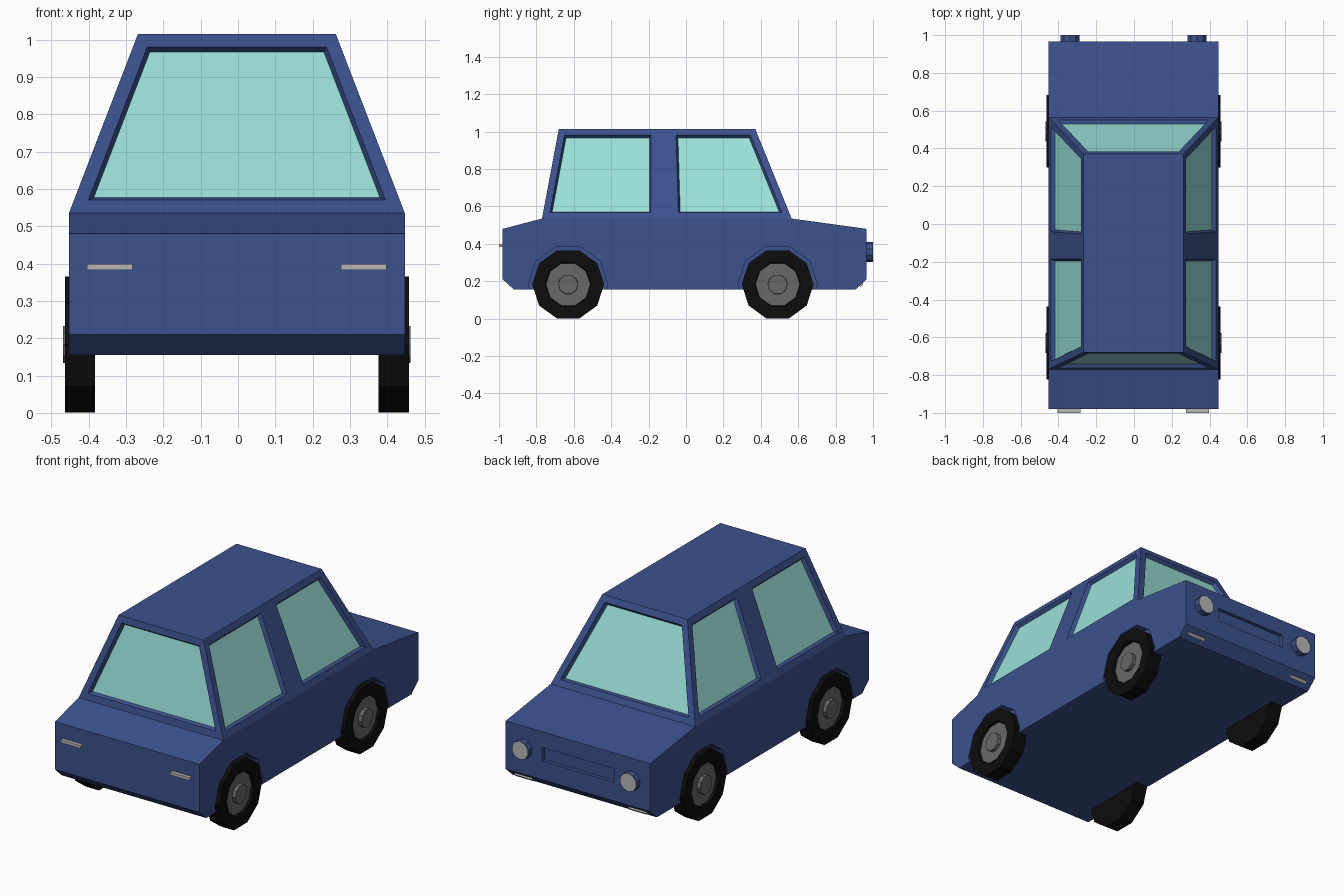
import bpy, bmesh
from math import pi
from mathutils import Matrix, Vector

if "Cube" in bpy.data.objects:
    bpy.data.objects.remove(bpy.data.objects["Cube"])

DX = -0.003  # slight sideways offset of the whole car


def mat(name, r, g, b):
    m = bpy.data.materials.new(name)
    m.diffuse_color = (r, g, b, 1)
    m.use_nodes = True
    m.node_tree.nodes["Principled BSDF"].inputs["Base Color"].default_value = m.diffuse_color
    return m


BLUE = mat("blue_paint", 0.045, 0.084, 0.27)
GLASS = mat("teal_glass", 0.33, 0.75, 0.70)
BLACK = mat("black_rubber", 0.004, 0.004, 0.004)
STEEL = mat("wheel_grey", 0.14, 0.14, 0.14)
LAMP = mat("lamp_grey", 0.48, 0.48, 0.48)


def finish(name, bm, mats=(), mirror=False):
    me = bpy.data.meshes.new(name)
    bm.to_mesh(me)
    bm.free()
    for m in mats:
        me.materials.append(m)
    ob = bpy.data.objects.new(name, me)
    bpy.context.collection.objects.link(ob)
    ob.location.x = DX
    if mirror:
        ob.modifiers.new("Mirror", 'MIRROR')
    return ob


def add_box(bm, center, size, tilt=0):
    m = (Matrix.Translation(center) @ Matrix.Rotation(tilt, 4, 'X')
         @ Matrix.Diagonal((*size, 1)))
    bmesh.ops.create_cube(bm, size=1, matrix=m)


def add_cyl(bm, center, radius, depth, axis, sides=10):
    rot = Matrix.Rotation(pi / 2, 4, 'Y') if axis == 'X' else Matrix.Rotation(-pi / 2, 4, 'X')
    bmesh.ops.create_cone(bm, cap_ends=True, segments=sides, radius1=radius, radius2=radius,
                          depth=depth, matrix=Matrix.Translation(center) @ rot)


def inset(bm, faces, thickness, depth=0.0):
    bm.normal_update()
    bmesh.ops.inset_individual(bm, faces=faces, thickness=thickness, depth=depth,
                               use_even_offset=True)


# Body: side profile extruded across the width
profile = [(-0.98, 0.21), (-0.92, 0.155), (0.905, 0.155), (0.965, 0.21),
           (0.965, 0.48), (0.565, 0.535), (-0.77, 0.535), (-0.98, 0.48)]
bm = bmesh.new()
side = bm.faces.new([bm.verts.new((-0.45, y, z)) for y, z in profile])
ext = bmesh.ops.extrude_face_region(bm, geom=[side], use_keep_orig=True)
bmesh.ops.translate(bm, vec=(0.9, 0, 0),
                    verts=[g for g in ext["geom"] if isinstance(g, bmesh.types.BMVert)])
bmesh.ops.recalc_face_normals(bm, faces=bm.faces)

# Cabin: deck pulled up and tapered to the roof
deck = max(bm.faces, key=lambda f: f.calc_center_median().z)
roof = bmesh.ops.extrude_discrete_faces(bm, faces=[deck])["faces"][0]
for v in roof.verts:
    v.co = (0.265 if v.co.x > 0 else -0.265, 0.37 if v.co.y > 0 else -0.68, 1.015)
bmesh.ops.recalc_face_normals(bm, faces=bm.faces)


def cabin_walls():
    bm.normal_update()
    return [f for f in bm.faces if 0.6 < f.calc_center_median().z < 0.95]


# Pillar lines between the side windows
for co, no in [((0, -0.15, 0.58), (0, 1, 0)), ((0, -0.077, 0.58), (0, 1, 0.03))]:
    walls = [f for f in cabin_walls() if abs(f.normal.x) > 0.5]
    geom = set(walls)
    for f in walls:
        geom.update(f.edges)
        geom.update(f.verts)
    bmesh.ops.bisect_plane(bm, geom=list(geom), dist=1e-5, plane_co=co, plane_no=no)

# Recessed windows
windows = [f for f in cabin_walls()
           if not (abs(f.normal.x) > 0.5 and abs(f.calc_center_median().y + 0.117) < 0.04)]
inset(bm, windows, 0.036)
inset(bm, windows, 0.01, -0.02)
for f in windows:
    f.material_index = 1
body = finish("car_body", bm, (BLUE, GLASS))

# Cutters for the wheel arches and the grille recess
bm = bmesh.new()
for sx in (-1, 1):
    for y in (-0.63, 0.49):
        add_cyl(bm, (sx * 0.475, y, 0.183), 0.212, 0.2, 'X')
add_box(bm, (0, 0.995, 0.353), (0.446, 0.1, 0.076))
cutter = finish("recess_cutter", bm, (BLUE,))
cutter.hide_render = True
cutter.hide_viewport = True
cutter.display_type = 'WIRE'
cut = body.modifiers.new("Recesses", 'BOOLEAN')
cut.operation = 'DIFFERENCE'
cut.solver = 'EXACT'
cut.object = cutter

# Wheels: ten-sided tyre, sunken disc and raised hub cap
for name, y in (("front_wheels", -0.63), ("rear_wheels", 0.49)):
    bm = bmesh.new()
    add_cyl(bm, (0.42, y, 0.183), 0.192, 0.081, 'X')
    cap = [max(bm.faces, key=lambda f: f.calc_center_median().x)]
    inset(bm, cap, 0.066)
    inset(bm, cap, 0.004, -0.015)
    cap[0].material_index = 1
    inset(bm, cap, 0.062)
    inset(bm, cap, 0.001, 0.02)
    finish(name, bm, (BLACK, STEEL), mirror=True)

# Round headlights: painted housing with grey lens
bm = bmesh.new()
add_cyl(bm, (0.337, 0.975, 0.357), 0.053, 0.05, 'Y')
lens = max(bm.faces, key=lambda f: f.calc_center_median().y)
inset(bm, [lens], 0.003)
lens.material_index = 1
finish("headlights", bm, (BLUE, LAMP), mirror=True)

# Slim lights on the opposite end
bm = bmesh.new()
add_box(bm, (0.34, -0.985, 0.3905), (0.122, 0.03, 0.016))
finish("slim_lights", bm, (LAMP,), mirror=True)

# Small lights on the lower sloped edge
bm = bmesh.new()
add_box(bm, (0.355, 0.937, 0.1805), (0.11, 0.018, 0.012), tilt=pi / 4)
finish("lower_lights", bm, (LAMP,), mirror=True)
